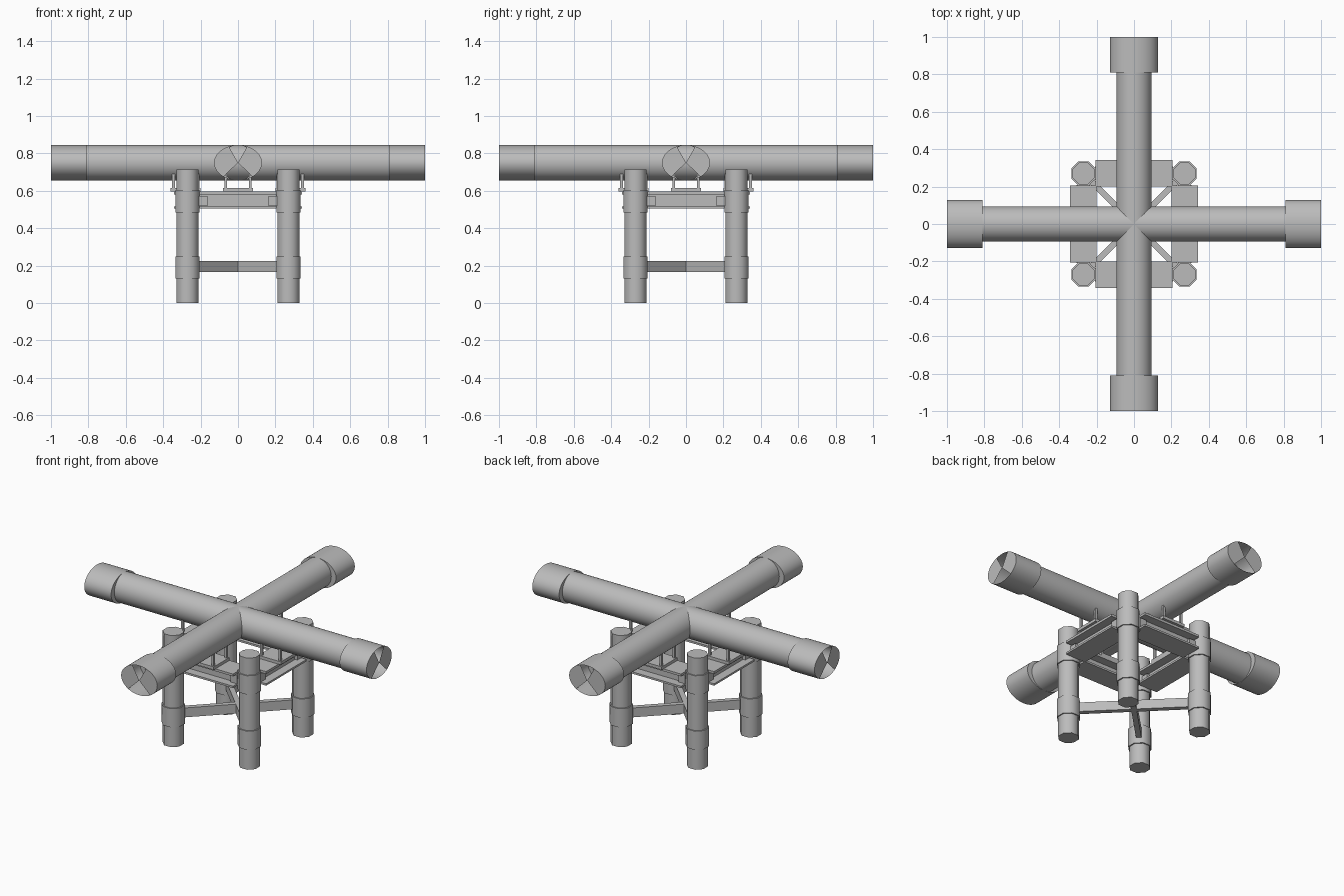
import bpy, bmesh
from math import pi, cos, sin, radians
from mathutils import Matrix, Vector

cube = bpy.data.objects.get("Cube")
if cube:
    bpy.data.objects.remove(cube, do_unlink=True)

COLOUR = (0.5, 0.5, 0.5, 1)
grey = bpy.data.materials.new("plain grey")
grey.use_nodes = True
grey.diffuse_color = COLOUR
grey.node_tree.nodes["Principled BSDF"].inputs["Base Color"].default_value = COLOUR


def finish(name, bm, smooth=None):
    mesh = bpy.data.meshes.new(name)
    bm.to_mesh(mesh)
    bm.free()
    mesh.materials.append(grey)
    obj = bpy.data.objects.new(name, mesh)
    bpy.context.collection.objects.link(obj)
    if smooth:
        bpy.ops.object.select_all(action='DESELECT')
        obj.select_set(True)
        bpy.context.view_layer.objects.active = obj
        bpy.ops.object.shade_smooth_by_angle(angle=radians(smooth))
    return obj


def add_box(bm, low, high, turn=None):
    low, high = Vector(low), Vector(high)
    mat = Matrix.Translation((low + high) / 2) @ Matrix.Diagonal((*(high - low), 1))
    bmesh.ops.create_cube(bm, size=1, matrix=turn @ mat if turn else mat)


def add_octagon(bm, x, y, half_width, z0, z1):
    mat = Matrix.Translation((x, y, (z0 + z1) / 2)) @ Matrix.Rotation(pi / 8, 4, 'Z')
    r = half_width / cos(pi / 8)
    bmesh.ops.create_cone(bm, cap_ends=True, segments=8, radius1=r, radius2=r,
                          depth=z1 - z0, matrix=mat)


# Legs with two octagonal sleeves each
LEG = 0.27
for side, sx in (("right", -1), ("left", 1)):
    for end, sy in (("front", -1), ("back", 1)):
        bm = bmesh.new()
        add_octagon(bm, sx * LEG, sy * LEG, 0.058, 0, 0.715)
        finish(f"{end}_{side}_leg", bm, 50)
        bm = bmesh.new()
        for z0, z1 in ((0.13, 0.25), (0.485, 0.605)):
            add_octagon(bm, sx * LEG, sy * LEG, 0.065, z0, z1)
        finish(f"{end}_{side}_leg_sleeves", bm, 50)

# Diagonal cross brace between the legs
bm = bmesh.new()
for angle in (pi / 4, -pi / 4):
    add_box(bm, (-0.34, -0.016, 0.165), (0.34, 0.016, 0.225), Matrix.Rotation(angle, 4, 'Z'))
finish("cross_brace", bm)

# Pipe section values
AXIS_Z, RADIUS, WIDE, SIDES = 0.75, 0.094, 0.128, 48


def ring(bm, x, half_width):
    return [bm.verts.new((x, half_width * cos(2 * pi * i / SIDES),
                          AXIS_Z + RADIUS * sin(2 * pi * i / SIDES))) for i in range(SIDES)]


def skin(bm, a, b):
    for i in range(SIDES):
        j = (i + 1) % SIDES
        bm.faces.new((a[i], a[j], b[j], b[i]))


for k, name in enumerate(("left", "back", "right", "front")):
    turn = Matrix.Rotation(k * pi / 2, 4, 'Z')

    # Flanged beam with end blocks
    bm = bmesh.new()
    add_box(bm, (0.2, -0.205, 0.58), (0.343, 0.205, 0.595), turn)
    add_box(bm, (0.2, -0.205, 0.505), (0.343, 0.205, 0.517), turn)
    add_box(bm, (0.255, -0.22, 0.517), (0.288, 0.22, 0.58), turn)
    for y in (-0.185, 0.185):
        add_box(bm, (0.235, y - 0.023, 0.52), (0.308, y + 0.023, 0.572), turn)
    finish(f"{name}_beam", bm)

    # Pipe support: plate and four posts
    bm = bmesh.new()
    add_box(bm, (0.2, -0.08, 0.595), (0.36, 0.08, 0.614), turn)
    for x in (0.213, 0.345):
        for y in (-0.065, 0.065):
            add_box(bm, (x - 0.007, y - 0.007, 0.614), (x + 0.007, y + 0.007, 0.7), turn)
    finish(f"{name}_pipe_support", bm)

    # Pipe arm with a wider, partly closed mouth
    bm = bmesh.new()
    rings = [ring(bm, x, w) for x, w in ((0, RADIUS), (0.81, RADIUS), (0.81, WIDE), (1, WIDE))]
    for a, b in zip(rings, rings[1:]):
        skin(bm, a, b)
    hub = bm.verts.new((1, 0, AXIS_Z))
    mouth = rings[-1]
    for i in range(SIDES):
        angle = 360 * (i + 0.5) / SIDES
        lean = angle if angle < 90 or angle > 270 else 180 - angle
        lean = (lean + 180) % 360 - 180
        if -52 < lean < 68:
            bm.faces.new((hub, mouth[i], mouth[(i + 1) % SIDES]))
    bmesh.ops.remove_doubles(bm, verts=bm.verts, dist=1e-5)
    bmesh.ops.recalc_face_normals(bm, faces=bm.faces)
    bm.transform(turn)
    finish(f"{name}_pipe", bm, 40)
